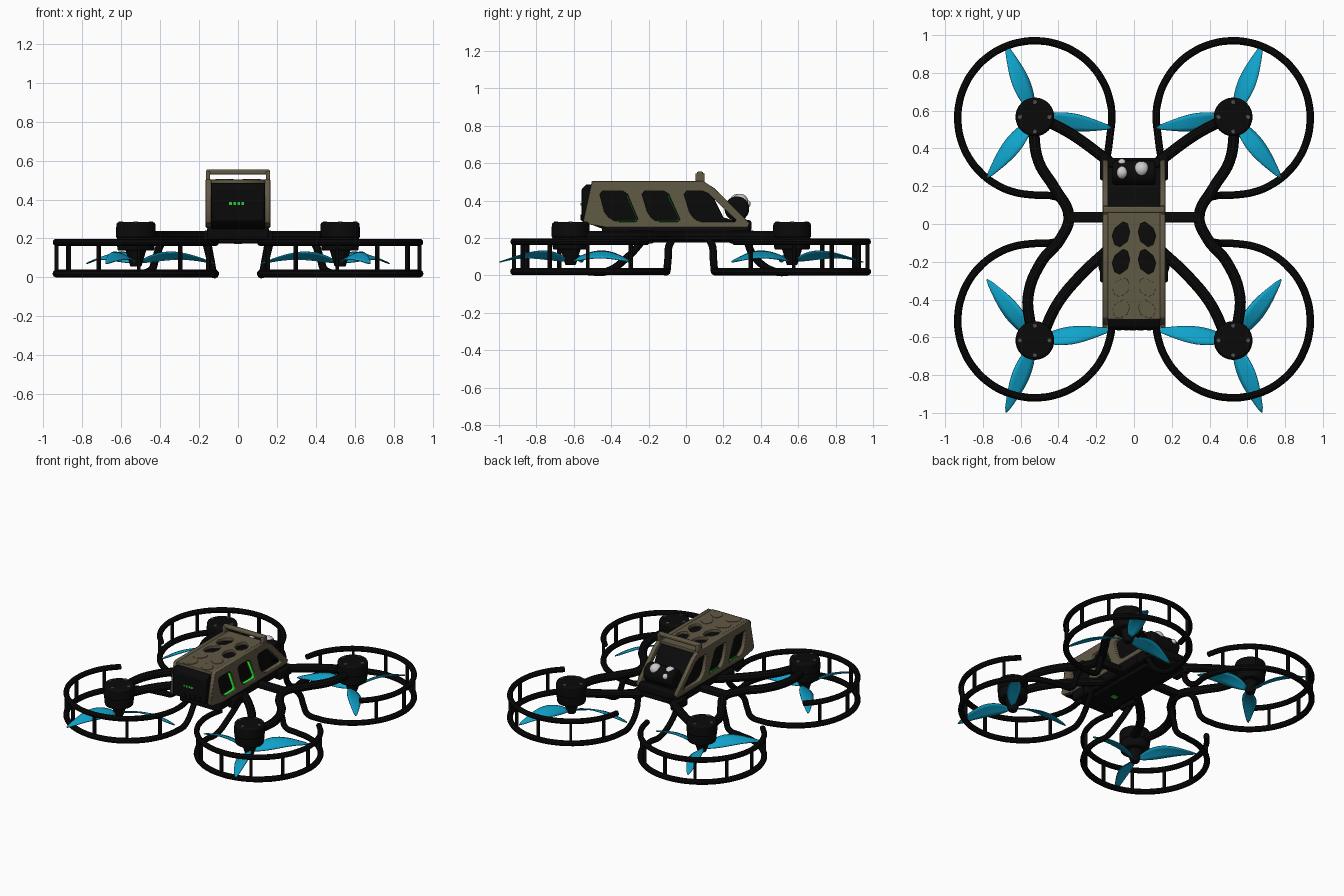
import bpy, bmesh
from math import sin, cos, pi, radians
from mathutils import Vector, Matrix

if "Cube" in bpy.data.objects:
    bpy.data.objects.remove(bpy.data.objects["Cube"])


def material(name, rgb):
    m = bpy.data.materials.new(name)
    m.diffuse_color = (*rgb, 1)
    m.use_nodes = True
    m.node_tree.nodes["Principled BSDF"].inputs["Base Color"].default_value = m.diffuse_color
    return m


BLACK = material("black", (0.003, 0.003, 0.003))
OLIVE = material("olive", (0.12, 0.10, 0.06))
CYAN = material("cyan", (0.005, 0.37, 0.60))
GREEN = material("green", (0.02, 0.65, 0.03))
WHITE = material("lens_white", (0.8, 0.8, 0.8))
GREY = material("screw_grey", (0.08, 0.08, 0.08))


def finish(ob, mat, smooth=True):
    bpy.ops.object.select_all(action='DESELECT')
    ob.select_set(True)
    bpy.context.view_layer.objects.active = ob
    if ob.type == 'CURVE':
        bpy.ops.object.convert(target='MESH')
        ob = bpy.context.object
    ob.data.materials.clear()
    ob.data.materials.append(mat)
    if smooth:
        bpy.ops.object.shade_smooth_by_angle(angle=radians(35))
    return ob


def add_curve(name, cu):
    ob = bpy.data.objects.new(name, cu)
    bpy.context.collection.objects.link(ob)
    return ob


def tube(name, pts, r, mat=BLACK):
    cu = bpy.data.curves.new(name, 'CURVE')
    cu.dimensions = '3D'
    cu.bevel_depth, cu.bevel_resolution, cu.resolution_u = r, 3, 6
    cu.use_fill_caps = True
    sp = cu.splines.new('BEZIER')
    sp.bezier_points.add(len(pts) - 1)
    for bp, p in zip(sp.bezier_points, pts):
        bp.co = p
        bp.handle_left_type = bp.handle_right_type = 'AUTO'
    return finish(add_curve(name, cu), mat)


def plate(name, loops, half, loc, mat, side=False, bevel=0.004):
    # flat outline with holes; side=True stands it up in the y-z plane
    cu = bpy.data.curves.new(name, 'CURVE')
    cu.dimensions, cu.fill_mode = '2D', 'BOTH'
    cu.extrude, cu.bevel_depth = half - bevel, bevel
    cu.bevel_resolution, cu.offset = 1, -bevel
    for pts in loops:
        sp = cu.splines.new('POLY')
        sp.points.add(len(pts) - 1)
        for q, p in zip(sp.points, pts):
            q.co = (p[0], p[1], 0, 1)
        sp.use_cyclic_u = True
    ob = add_curve(name, cu)
    ob.location = loc
    if side:
        ob.rotation_euler = (pi / 2, 0, pi / 2)
    return finish(ob, mat, False)


def chamfer(pts, c):
    out, n = [], len(pts)
    for i in range(n):
        p = Vector(pts[i])
        for q in (Vector(pts[i - 1]), Vector(pts[(i + 1) % n])):
            out.append(tuple(p + (q - p).normalized() * c))
    return out


def bevelled(ob, name, mat, bevel):
    ob.name = name
    if bevel:
        m = ob.modifiers.new("bevel", 'BEVEL')
        m.width, m.segments = bevel, 2
    return finish(ob, mat)


def box(name, loc, size, mat, bevel=0.0, rot=(0, 0, 0)):
    bpy.ops.mesh.primitive_cube_add(size=1, location=loc, rotation=rot)
    bpy.context.object.data.transform(Matrix.Diagonal((*size, 1)))
    return bevelled(bpy.context.object, name, mat, bevel)


def cone(name, loc, r1, r2, h, mat, rot=(0, 0, 0), bevel=0.0, n=32):
    bpy.ops.mesh.primitive_cone_add(vertices=n, radius1=r1, radius2=r2, depth=h, location=loc, rotation=rot)
    return bevelled(bpy.context.object, name, mat, bevel)


def ball(name, loc, r, mat):
    bpy.ops.mesh.primitive_uv_sphere_add(segments=24, ring_count=14, radius=r, location=loc)
    return bevelled(bpy.context.object, name, mat, 0)


def propeller(name, c, sx, sy):
    # three arched, twisted blades
    bm = bmesh.new()
    N, M = 14, 4
    for a in (-8, 112, 232):
        a = radians(a)
        grid = []
        for i in range(N + 1):
            u = i / N
            r = 0.03 + 0.38 * u
            w = 0.026 + 0.086 * sin(pi * min(1, u * 1.02) ** 0.85) if u < 0.97 else 0.008
            w *= 1 - 0.25 * u
            tw = radians(32 - 22 * u)
            row = []
            for j in range(M + 1):
                v = j / M - 0.5
                t = v * w * cos(tw)
                z = 0.083 + 0.036 * sin(pi * u ** 0.9) - 0.012 * u + v * w * sin(tw) - 0.03 * w * (2 * v) ** 2
                x, y = r * cos(a) - t * sin(a), r * sin(a) + t * cos(a)
                row.append(bm.verts.new((c[0] - sx * x, c[1] + sy * y, z)))
            grid.append(row)
        for i in range(N):
            for j in range(M):
                bm.faces.new((grid[i][j], grid[i + 1][j], grid[i + 1][j + 1], grid[i][j + 1]))
    me = bpy.data.meshes.new(name)
    bm.to_mesh(me)
    bm.free()
    ob = bpy.data.objects.new(name, me)
    bpy.context.collection.objects.link(ob)
    m = ob.modifiers.new("thickness", 'SOLIDIFY')
    m.thickness, m.offset = 0.006, 0
    return finish(ob, CYAN)


# Rotor units: guard, motor, propeller, arms
R = 0.408
for sx, xn in ((1, "right"), (-1, "left")):
    for sy, yn in ((1, "rear"), (-1, "front")):
        tag = yn + "_" + xn
        cx, cy = 0.525, 0.562 if sy > 0 else -0.512
        my = 0.567 if sy > 0 else -0.617
        ring = lambda a, z: (sx * (cx + R * cos(radians(a))), cy + sy * R * sin(radians(a)), z)
        legs = [(0.16, 0.32, 0.20), (0.142, 0.365, 0.10)] if sy > 0 else [(0.17, -0.22, 0.20), (0.145, -0.31, 0.10)]
        y0 = cy - sy * R
        lower = [(sx * p[0], p[1], p[2]) for p in legs]
        lower += [ring(192 - 14 * i, 0.02) for i in range(21)]
        lower += [(sx * 0.45, y0 - sy * 0.003, 0.035), (sx * 0.425, y0 - sy * 0.008, 0.09),
                  (sx * 0.40, y0 - sy * 0.016, 0.165), (sx * 0.37, 0.03 + (y0 - 0.03) * 0.6, 0.205),
                  (sx * 0.345, 0.03, 0.21)]
        tube("guard_lower_" + tag, lower, 0.02)
        a0, a1 = (172, -48) if sy > 0 else (197, -48)
        tube("guard_upper_" + tag, [ring(a0 + (a1 - a0) * i / 16, 0.18) for i in range(17)], 0.019)
        for a in (156, 124, 92, 62, 32, 2, -32):
            box("guard_post_" + tag, ring(a, 0.1), (0.022, 0.018, 0.16), BLACK, 0.003, (0, 0, sx * sy * radians(a)))
        # motor
        x = sx * cx
        cone("motor_" + tag, (x, my, 0.242), 0.103, 0.1, 0.084, BLACK, bevel=0.012)
        cone("motor_base_" + tag, (x, my, 0.17), 0.094, 0.1, 0.066, BLACK, bevel=0.008)
        cone("propeller_hub_" + tag, (x, my, 0.10), 0.028, 0.055, 0.09, BLACK, bevel=0.006)
        for k in range(4):
            cone("motor_screw_" + tag, (x + 0.078 * cos(k * pi / 2), my + 0.078 * sin(k * pi / 2), 0.284),
                 0.013, 0.011, 0.006, GREY, n=12)
        propeller("propeller_" + tag, (x, my), sx, sy)
        # arm to the body
        if sy > 0:
            arm = [(0.49, 0.56, 0.21), (0.33, 0.475, 0.21), (0.13, 0.33, 0.21)]
        else:
            arm = [(0.48, -0.58, 0.21), (0.41, -0.43, 0.21), (0.29, -0.28, 0.21), (0.13, -0.13, 0.21)]
        tube("arm_" + tag, [(sx * p[0], p[1], p[2]) for p in arm], 0.029)
        box("leg_root_" + tag, (sx * 0.155, legs[0][1] - 0.02, 0.205), (0.05, 0.14, 0.07), BLACK, 0.012)
    # waisted side tube joining both motors, and its cross bar
    waist = [(0.535, 0.52), (0.505, 0.33), (0.42, 0.19), (0.345, 0.04), (0.39, -0.08), (0.49, -0.2),
             (0.56, -0.38), (0.545, -0.56)]
    tube("side_tube_" + xn, [(sx * p[0], p[1], 0.21) for p in waist], 0.029)
    box("cross_bar_" + xn, (sx * 0.24, 0.035, 0.215), (0.24, 0.055, 0.045), BLACK, 0.01)

# Body core, belly
core = [(-0.555, 0.29), (-0.555, 0.465), (-0.535, 0.485), (0.09, 0.478), (0.14, 0.43), (0.2, 0.31),
        (0.33, 0.27), (0.33, 0.25), (-0.45, 0.25)]
plate("body_core", [core], 0.138, (0, 0, 0), BLACK, True)
box("belly_plate", (0, -0.055, 0.228), (0.32, 0.79, 0.07), BLACK, 0.015)
box("belly_pack", (0, -0.05, 0.195), (0.22, 0.6, 0.04), BLACK, 0.012)
box("belly_light", (0, -0.2, 0.174), (0.04, 0.03, 0.006), GREEN)

# Olive side frames with slanted windows
outer = [(-0.55, 0.29), (-0.505, 0.495), (-0.49, 0.505), (0.09, 0.505), (0.15, 0.467), (0.34, 0.28),
         (0.33, 0.255), (-0.42, 0.255), (-0.535, 0.275)]
windows = [[(-0.465, 0.45), (-0.32, 0.45), (-0.25, 0.285), (-0.37, 0.285), (-0.43, 0.32)],
           [(-0.24, 0.45), (-0.10, 0.45), (-0.025, 0.285), (-0.155, 0.285), (-0.2, 0.32)],
           [(-0.015, 0.45), (0.105, 0.45), (0.28, 0.285), (0.07, 0.285), (0.025, 0.32)]]
holes = [chamfer(w, 0.018) for w in windows]
for s, n in ((1, "right"), (-1, "left")):
    plate("side_frame_" + n, [outer] + holes, 0.014, (s * 0.152, 0, 0), OLIVE, True)
    # thin green light strips lining the two front windows
    for w in windows[:2]:
        (y1, z1), (y2, z2), (y3, z3) = w[1], w[2], w[3]
        strip = [(y1 + 0.006, z1 - 0.022), (y2 - 0.01, z2 + 0.018), (y2 - 0.02, z2 + 0.003), (y3, z3 + 0.003),
                 (y3, z3 + 0.007), (y2 - 0.024, z2 + 0.007), (y2 - 0.015, z2 + 0.019), (y1, z1 - 0.022)]
        plate("light_strip_" + n, [strip], 0.011, (s * 0.15, 0, 0), GREEN, True, 0.0005)


# Roof with leaf-shaped cut-outs and raised leaf panels
def leaf(s, y, h):
    pts = [(0.012, h), (0.035, h * 0.85), (0.047, h * 0.2), (0.035, -h * 0.55), (-0.005, -h),
           (-0.032, -h * 0.8), (-0.045, -h * 0.1), (-0.03, h * 0.5)]
    return [(s * (0.07 - px), y + py) for px, py in pts]


roof = [(-0.14, -0.505), (0.14, -0.505), (0.14, 0.095), (-0.14, 0.095)]
plate("roof", [roof] + [leaf(s, y, 0.066) for s in (1, -1) for y in (-0.055, -0.2)], 0.011,
      (0, 0, 0.491), OLIVE, bevel=0.002)
for s in (1, -1):
    for y in (-0.335, -0.45):
        plate("roof_panel", [leaf(s, y, 0.05)], 0.003, (0, 0, 0.502), OLIVE, bevel=0.001)

# Roll bar over the roof
box("roll_bar", (0, 0.075, 0.541), (0.33, 0.035, 0.026), OLIVE, 0.008)
for s in (1, -1):
    box("roll_bar_post", (s * 0.154, 0.075, 0.515), (0.022, 0.05, 0.06), OLIVE, 0.006)

# Front face: block, vents and lights
box("front_block", (0, -0.535, 0.375), (0.27, 0.05, 0.18), BLACK, 0.012)
for i in range(5):
    box("front_vent", (-0.08 + 0.04 * i, -0.56, 0.31), (0.022, 0.01, 0.03), BLACK)
for i in range(4):
    box("front_light", (-0.038 + 0.021 * i, -0.561, 0.38), (0.014, 0.006, 0.014), GREEN)

# Rear sensor drum with lenses
cone("sensor_drum", (0, 0.272, 0.356), 0.066, 0.066, 0.23, BLACK, (0, pi / 2, 0), 0.015)
ball("lens_large", (0.04, 0.29, 0.394), 0.042, WHITE)
ball("lens_medium", (-0.064, 0.272, 0.398), 0.036, WHITE)
ball("lens_small", (-0.064, 0.325, 0.382), 0.021, WHITE)
box("rear_bumper", (0, 0.325, 0.265), (0.28, 0.05, 0.06), BLACK, 0.012)
